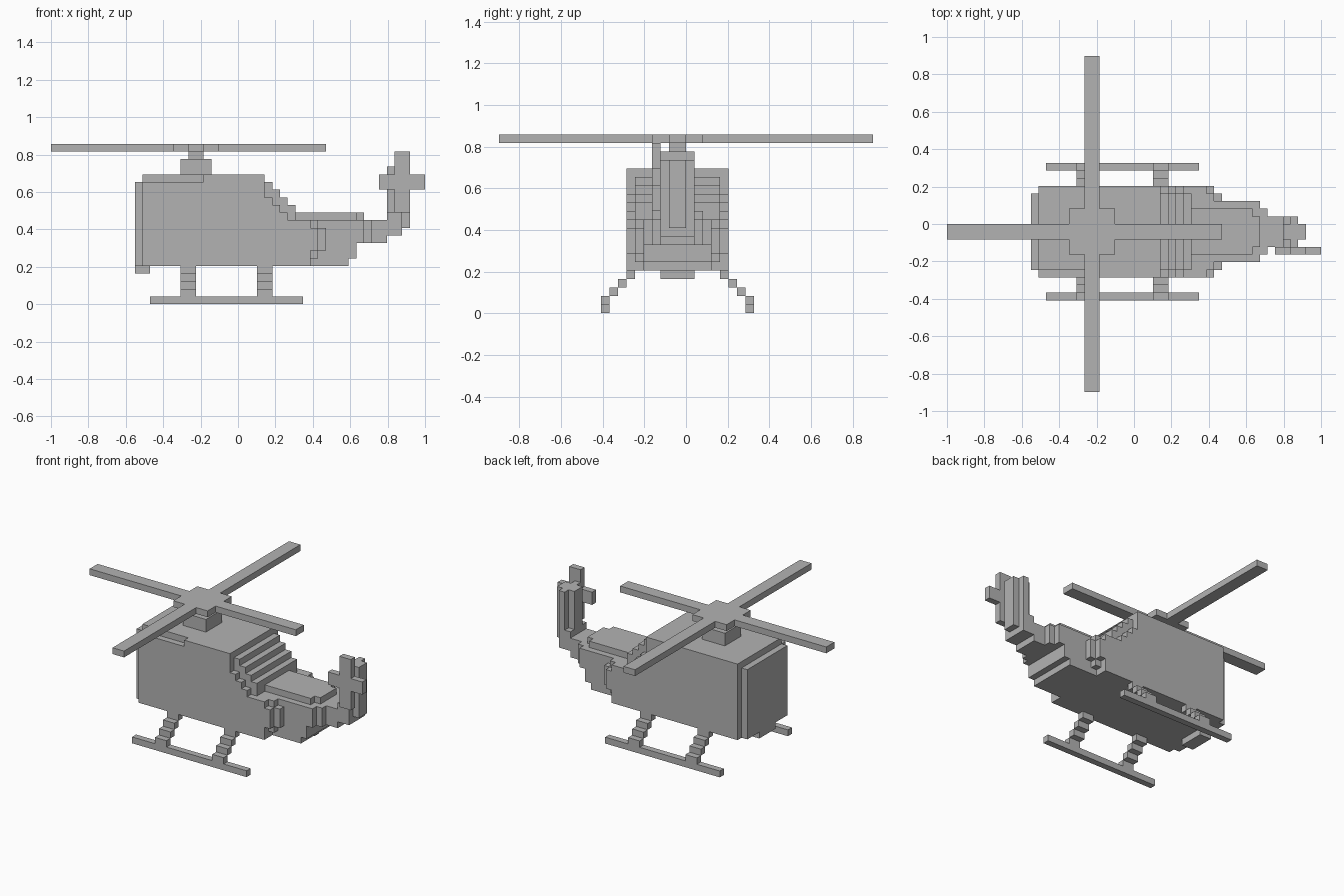
import bpy
import bmesh

UNIT = 2 / 49          # edge length of one block
MIDDLE = 21            # block row of the fuselage centre line
ORIGIN = (-24.5, -22, 0)

cube = bpy.data.objects.get("Cube")
if cube:
    bpy.data.objects.remove(cube, do_unlink=True)

grey = bpy.data.materials.new("plain grey")
grey.use_nodes = True
colour = (0.45, 0.45, 0.45, 1)
grey.diffuse_color = colour
grey.node_tree.nodes["Principled BSDF"].inputs["Base Color"].default_value = colour


def block(bm, x, y, z):
    """Add one box; x, y and z are (start, end) pairs counted in blocks."""
    verts = bmesh.ops.create_cube(bm, size=1)["verts"]
    for vert in verts:
        for axis, span in enumerate((x, y, z)):
            edge = span[1] if vert.co[axis] > 0 else span[0]
            vert.co[axis] = (edge + ORIGIN[axis]) * UNIT


def centred(half_width):
    return (MIDDLE - half_width, MIDDLE + half_width)


def part(name, blocks):
    """Build one flat shaded object out of several boxes."""
    bm = bmesh.new()
    for x, y, z in blocks:
        block(bm, x, y, z)
    mesh = bpy.data.meshes.new(name)
    bm.to_mesh(mesh)
    bm.free()
    mesh.materials.append(grey)
    obj = bpy.data.objects.new(name, mesh)
    bpy.context.scene.collection.objects.link(obj)
    return obj


# Cabin with a roof that is cut back along one front edge
part("cabin", [
    ((12, 28), centred(6), (5, 16)),
    ((20, 28), centred(6), (16, 17)),
    ((12, 20), (16, 27), (16, 17)),
])
part("nose", [
    ((11, 12), centred(5), (5, 16)),
    ((11, 13), centred(2), (4, 5)),
])

# Stepped slope behind the cabin, with lower shoulders at both sides
slope = []
for step in range(4):
    start = 28 + step
    slope.append(((start, start + 1), centred(5), (5, 16 - step)))
    slope.append(((start, start + 1), centred(6), (5, 14 - step)))
part("rear_slope", slope)

# Tapering rear fuselage
part("rear_fuselage", [
    ((32, 34), centred(6), (5, 11)),
    ((34, 35), centred(6), (7, 10)),
    ((34, 35), centred(5), (6, 11)),
    ((35, 36), centred(5), (7, 10)),
    ((34, 39), centred(4), (5, 11)),
    ((39, 40), centred(4), (6, 11)),
    ((40, 41), centred(4), (8, 11)),
])
part("rear_deck", [
    ((32, 40), centred(3), (11, 12)),
    ((40, 41), centred(2), (11, 12)),
])

# Tail boom and cross shaped fin
part("tail_boom", [
    ((41, 42), centred(3), (8, 11)),
    ((42, 44), centred(2), (8, 11)),
    ((44, 46), centred(2), (9, 12)),
])
part("tail_fin", [
    ((44, 47), centred(1), (10, 18)),
    ((45, 46), centred(2), (10, 18)),
])
part("tail_rotor", [
    ((43, 49), (18, 19), (15, 17)),
    ((45, 47), (18, 19), (12, 20)),
])

# Main rotor on its mast
part("rotor_mast", [
    ((17, 21), centred(2), (17, 19)),
    ((18, 20), centred(1), (19, 20)),
])
layer = (20, 21)
part("main_rotor", [
    ((16, 22), centred(3), layer),
    ((0, 36), centred(1), layer),
    ((18, 20), (0, 44), layer),
])

# Skids on stepped struts, mirrored about the centre line
for side, label in ((1, "left"), (-1, "right")):
    def row(offset):
        ends = (MIDDLE + side * offset, MIDDLE + side * (offset + 1))
        return (min(ends), max(ends))

    part(label + "_skid", [((13, 33), row(8), (0, 1))])
    struts = []
    for start in (17, 27):
        x = (start, start + 2)
        struts.append((x, row(8), (1, 2)))
        for step in range(3):
            struts.append((x, row(7 - step), (2 + step, 3 + step)))
    part(label + "_struts", struts)
